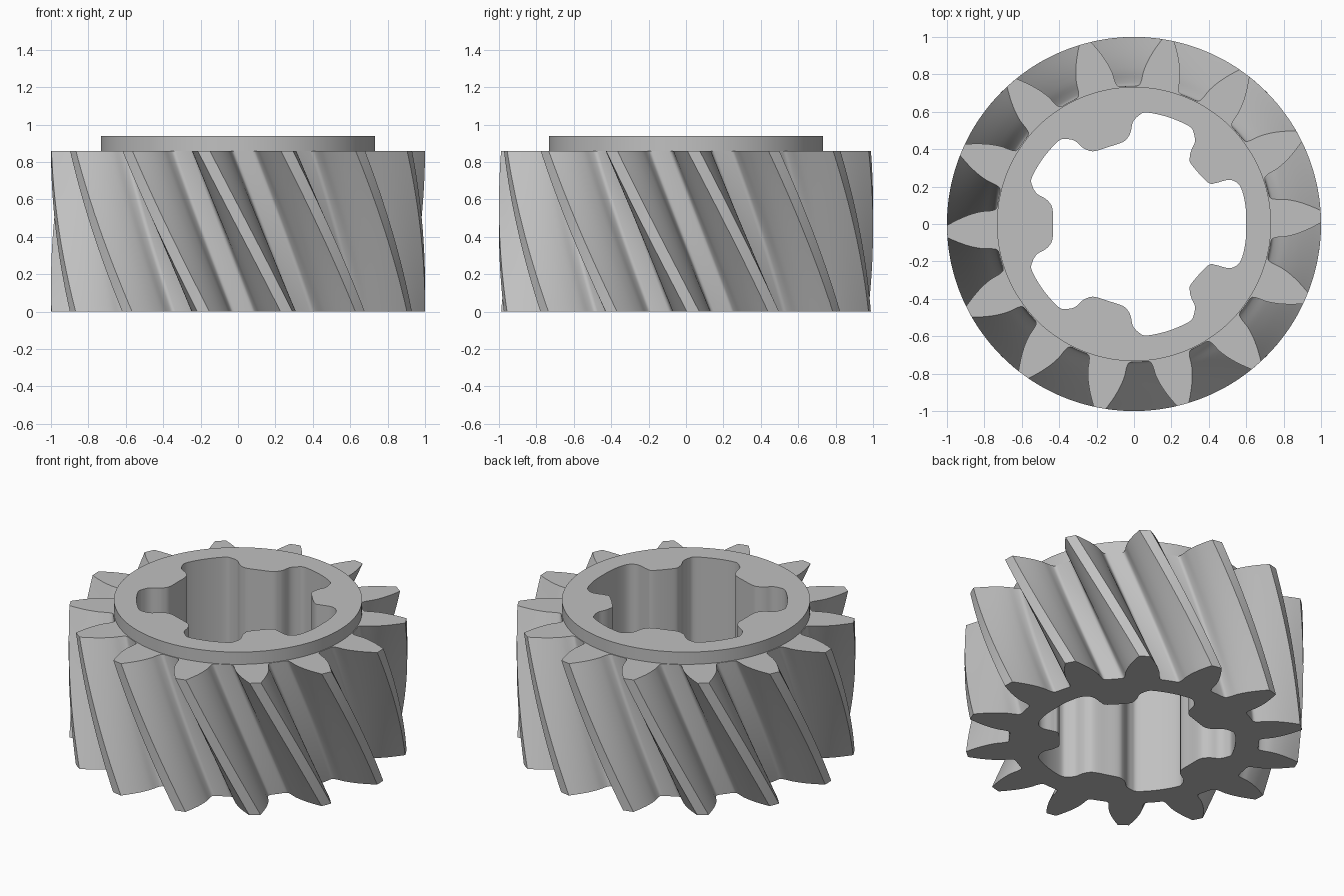
import bpy, bmesh
from math import radians, degrees, asin, sin, cos, pi
from mathutils import Vector

cube = bpy.data.objects.get("Cube")
if cube:
    bpy.data.objects.remove(cube, do_unlink=True)

TEETH, GEAR_TOP, HUB_TOP, HUB_RADIUS = 14, 0.86, 0.94, 0.733
TOP_PHASE, TWIST, LEVELS = 2.3, 25.6, 20


def polar(radius, degree):
    a = radians(degree)
    return Vector((radius * cos(a), radius * sin(a)))


def spline(points, steps, closed):
    """Smooth curve through the given points."""
    n, out = len(points), []
    for i in range(n if closed else n - 1):
        ids = [i - 1, i, i + 1, i + 2]
        ids = [k % n if closed else min(max(k, 0), n - 1) for k in ids]
        a, b, c, d = [points[k] for k in ids]
        for s in range(steps):
            t = s / steps
            out.append(0.5 * (2 * b + (c - a) * t + (2 * a - 5 * b + 4 * c - d) * t * t
                              + (3 * b - a - 3 * c + d) * t ** 3))
    return out if closed else out + [points[-1]]


def gear_outline():
    # one flank from root fillet to tip, as radius and half width
    flank = [(0.738, 0.122), (0.746, 0.107), (0.775, 0.101), (0.82, 0.099),
             (0.88, 0.085), (0.94, 0.062), (1.0, 0.033)]
    curve = spline([polar(r, -degrees(asin(w / r))) for r, w in flank], 3, False)
    tooth = [polar(0.738, -180 / TEETH)] + curve + [Vector((1, 0))]
    tooth += [Vector((p.x, -p.y)) for p in reversed(curve)]
    return [rotate(p, k * 360 / TEETH) for k in range(TEETH) for p in tooth]


def bore_outline():
    # half grooves as angle from the groove centre and radius
    wide = [(0, 0.6), (9.5, 0.604), (18.5, 0.604), (23, 0.585), (25.3, 0.55),
            (26.6, 0.49), (29.5, 0.453)]
    narrow = [(0, 0.6), (11.5, 0.6), (15.5, 0.58), (18.6, 0.545), (19.8, 0.5),
              (21.5, 0.47), (25.5, 0.443)]
    points = []
    for k in range(5):
        half = narrow if k else wide
        groove = [(-a, r) for a, r in reversed(half[1:])] + half
        points += [polar(r, a + 72 * k) for a, r in groove]
        if k in (1, 2, 3):
            points.append(polar(0.434, 72 * k + 36))
    return spline(points, 5, True)


def rotate(p, degree):
    a = radians(degree)
    return Vector((p.x * cos(a) - p.y * sin(a), p.x * sin(a) + p.y * cos(a)))


bm = bmesh.new()


def ring(outline, z, turn=0):
    return [bm.verts.new((*rotate(p, turn), z)) for p in outline]


def wall(a, b):
    n = len(a)
    for i in range(n):
        j = (i + 1) % n
        bm.faces.new((a[i], a[j], b[j], b[i]))


def cap(outer, inner, direction):
    edges = [bm.edges.get((loop[i - 1], loop[i]))
             for loop in (outer, inner) for i in range(len(loop))]
    bmesh.ops.triangle_fill(bm, edges=edges, use_beauty=True, normal=(0, 0, direction))


# twisted teeth
profile = gear_outline()
rings = [ring(profile, GEAR_TOP * i / LEVELS, TOP_PHASE + TWIST * (1 - i / LEVELS))
         for i in range(LEVELS + 1)]
for lower, upper in zip(rings, rings[1:]):
    wall(lower, upper)

# raised round hub
circle = [polar(HUB_RADIUS, 360 * i / 112) for i in range(112)]
hub_low, hub_high = ring(circle, GEAR_TOP), ring(circle, HUB_TOP)
wall(hub_low, hub_high)

# grooved straight bore
bore = bore_outline()
bore_low, bore_high = ring(bore, 0), ring(bore, HUB_TOP)
wall(bore_low, bore_high)

# flat end faces
cap(rings[0], bore_low, -1)
cap(rings[-1], hub_low, 1)
cap(hub_high, bore_high, 1)
bmesh.ops.recalc_face_normals(bm, faces=bm.faces[:])

mesh = bpy.data.meshes.new("helical_gear")
bm.to_mesh(mesh)
bm.free()
gear = bpy.data.objects.new("helical_gear", mesh)
bpy.context.collection.objects.link(gear)

# plain grey metal
grey = bpy.data.materials.new("plain_grey")
grey.use_nodes = True
colour = (0.53, 0.53, 0.53, 1)
grey.diffuse_color = colour
grey.node_tree.nodes["Principled BSDF"].inputs["Base Color"].default_value = colour
mesh.materials.append(grey)

bpy.ops.object.select_all(action='DESELECT')
gear.select_set(True)
bpy.context.view_layer.objects.active = gear
bpy.ops.object.shade_smooth_by_angle(angle=radians(30))
